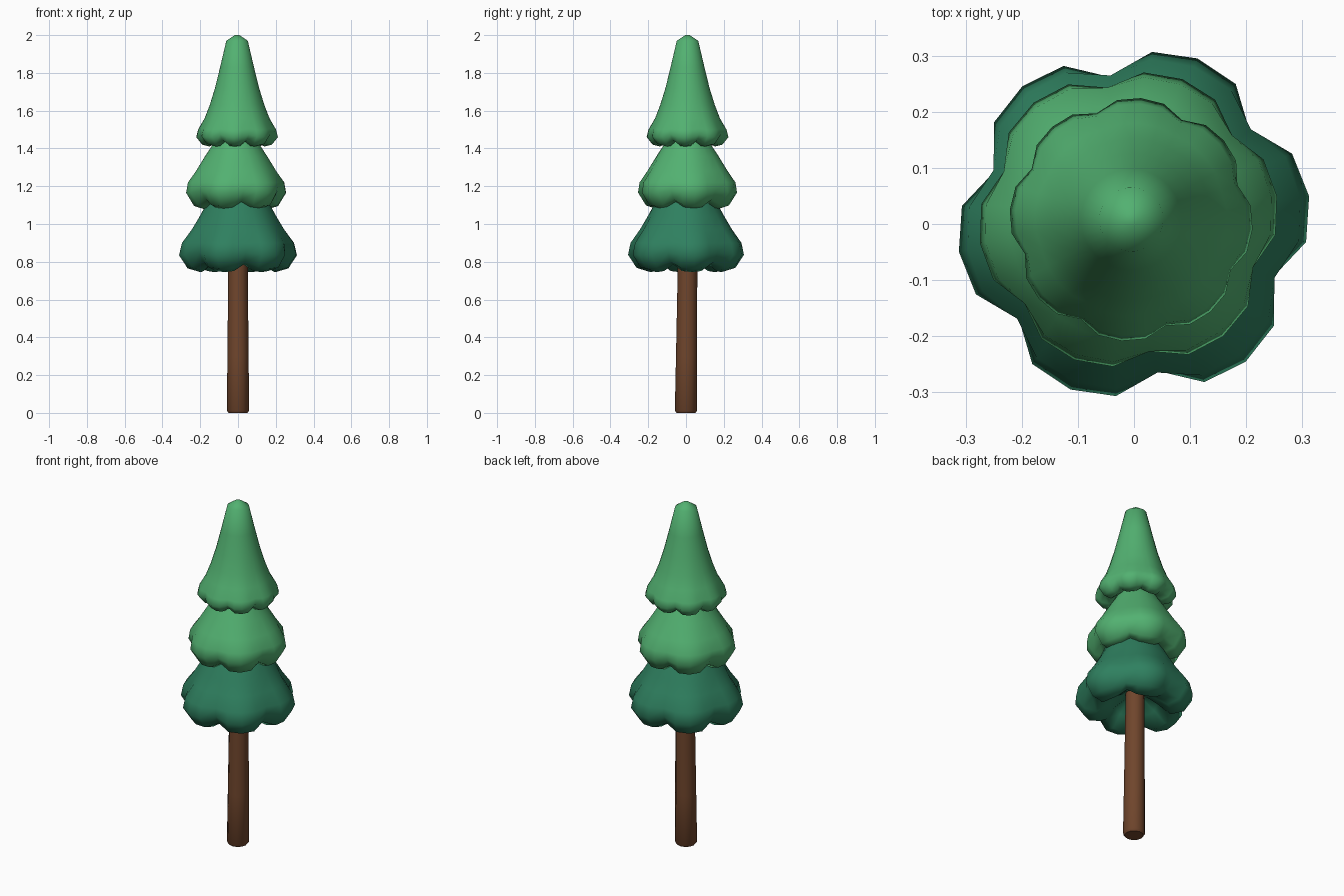
import bpy, bmesh, math


def material(name, rgb):
    m = bpy.data.materials.new(name)
    m.diffuse_color = (*rgb, 1)
    return m


DARK = material("dark green", (0.028, 0.215, 0.115))
LIGHT = material("light green", (0.085, 0.44, 0.165))
BROWN = material("bark brown", (0.16, 0.06, 0.025))


def loft(name, rows, segs, phase, lobe_of, mat, angle):
    """Rows: (radius at lobe, radius at notch, z at lobe, z at notch, cx, cy)."""
    bm = bmesh.new()
    rings = []
    for rl, rn, zl, zn, cx, cy in rows:
        ring = []
        for i in range(segs):
            a = math.radians(phase) + 2 * math.pi * i / segs
            f = lobe_of(i)
            r, z = rn + (rl - rn) * f, zn + (zl - zn) * f
            ring.append(bm.verts.new((cx + r * math.cos(a), cy + r * math.sin(a), z)))
        rings.append(ring)
    for a, b in zip(rings, rings[1:]):
        for i in range(segs):
            j = (i + 1) % segs
            bm.faces.new((a[i], a[j], b[j], b[i]))
    bm.faces.new(rings[0])
    bm.faces.new(rings[-1])
    bmesh.ops.recalc_face_normals(bm, faces=bm.faces)
    me = bpy.data.meshes.new(name)
    bm.to_mesh(me)
    bm.free()
    me.materials.append(mat)
    ob = bpy.data.objects.new(name, me)
    bpy.context.collection.objects.link(ob)
    bpy.ops.object.select_all(action='DESELECT')
    bpy.context.view_layer.objects.active = ob
    ob.select_set(True)
    bpy.ops.object.shade_smooth_by_angle(angle=math.radians(angle))
    return ob


def scallop(i):
    return (0, 0.85, 1, 0.85)[i % 4]


def tier(name, rows, lobes, phase, mat, cx=0, cy=0):
    loft(name, [(*r, cx, cy) for r in rows], lobes * 4, phase, scallop, mat, 75)


# trunk, leaning slightly
loft("trunk", [(0.05, 0.05, 0, 0, 0, 0), (0.059, 0.059, 0.012, 0.012, 0, 0),
               (0.056, 0.056, 0.3, 0.3, 0, 0.003),
               (0.05, 0.05, 0.95, 0.95, 0, 0.01)], 12, 0, lambda i: 1, BROWN, 40)

# bottom foliage: underside, rim, then outer skirt
tier("bottom_foliage", [
    (0.05, 0.05, 0.86, 0.86), (0.13, 0.13, 0.80, 0.83), (0.20, 0.19, 0.745, 0.785),
    (0.27, 0.235, 0.765, 0.80), (0.316, 0.265, 0.835, 0.85), (0.300, 0.268, 0.90, 0.90),
    (0.248, 0.232, 0.97, 0.97), (0.205, 0.20, 1.04, 1.04), (0.165, 0.165, 1.11, 1.11),
    (0.10, 0.10, 1.22, 1.22)], 6, 39, DARK)

# middle foliage
tier("middle_foliage", [
    (0.05, 0.05, 1.16, 1.16), (0.11, 0.11, 1.13, 1.15), (0.175, 0.165, 1.08, 1.115),
    (0.225, 0.205, 1.095, 1.13), (0.268, 0.238, 1.165, 1.175), (0.258, 0.238, 1.22, 1.22),
    (0.215, 0.207, 1.28, 1.28), (0.165, 0.162, 1.36, 1.36), (0.125, 0.125, 1.42, 1.42),
    (0.08, 0.08, 1.50, 1.50)], 6, 39, LIGHT, -0.01, 0.008)

# top foliage with rounded tip
tier("top_foliage", [
    (0.05, 0.05, 1.47, 1.47), (0.10, 0.10, 1.445, 1.455), (0.145, 0.14, 1.41, 1.435),
    (0.185, 0.172, 1.42, 1.445), (0.217, 0.199, 1.46, 1.475), (0.207, 0.194, 1.50, 1.505),
    (0.172, 0.168, 1.56, 1.56), (0.145, 0.143, 1.63, 1.63), (0.117, 0.117, 1.72, 1.72),
    (0.09, 0.09, 1.83, 1.83), (0.057, 0.057, 1.97, 1.97), (0.012, 0.012, 2.0, 2.0)],
    8, 18, LIGHT, -0.005, 0.008)
